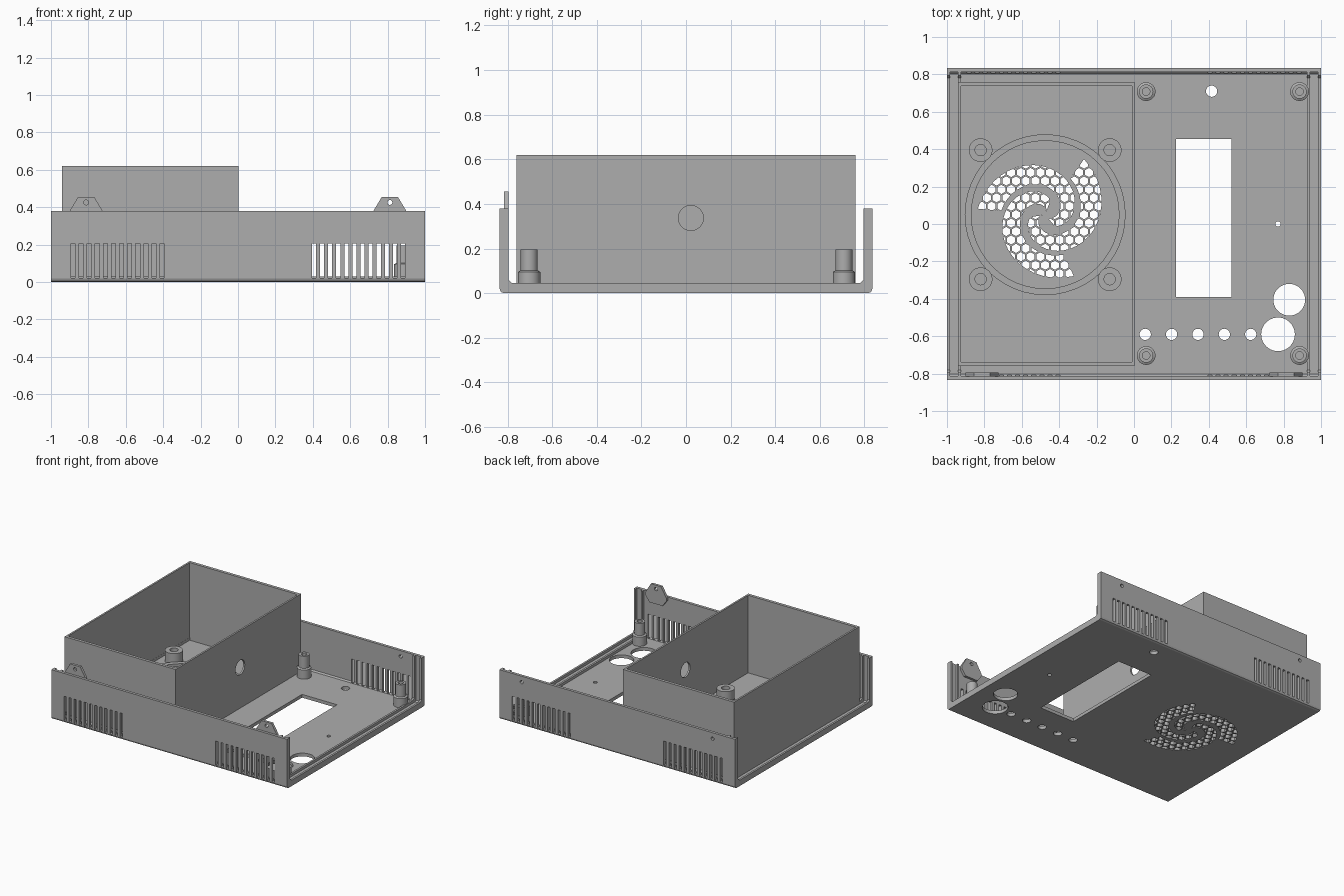
import bpy, bmesh
from math import cos, sin, pi, radians, sqrt
from mathutils import Vector

cube = bpy.data.objects.get("Cube")
if cube:
    bpy.data.objects.remove(cube)

grey = bpy.data.materials.new("plain grey")
grey.use_nodes = True
grey.diffuse_color = (0.42, 0.42, 0.42, 1)
grey.node_tree.nodes["Principled BSDF"].inputs["Base Color"].default_value = (0.42, 0.42, 0.42, 1)

# Main dimensions
W, D, H = 1.0, 0.835, 0.38
WALL, FLOOR, RAIL = 0.022, 0.025, 0.04
FAN = Vector((-0.475, 0.05, 0))


def prism(bm, pts, axis, a, b):
    """Extrude a 2D outline from a to b along an axis."""
    place = {"x": lambda u, v: (a, u, v), "y": lambda u, v: (u, a, v), "z": lambda u, v: (u, v, a)}[axis]
    face = bm.faces.new([bm.verts.new(place(u, v)) for u, v in pts])
    new = bmesh.ops.extrude_face_region(bm, geom=[face])["geom"]
    step = Vector([(b - a) * (axis == k) for k in "xyz"])
    bmesh.ops.translate(bm, vec=step, verts=[g for g in new if isinstance(g, bmesh.types.BMVert)])


def rect(u0, u1, v0, v1):
    return [(u0, v0), (u1, v0), (u1, v1), (u0, v1)]


def circle(u, v, r, n=32, turn=0.0):
    return [(u + r * cos(turn + 2 * pi * i / n), v + r * sin(turn + 2 * pi * i / n)) for i in range(n)]


def finish(bm, name, smooth=False):
    bmesh.ops.recalc_face_normals(bm, faces=bm.faces[:])
    mesh = bpy.data.meshes.new(name)
    bm.to_mesh(mesh)
    bm.free()
    mesh.materials.append(grey)
    ob = bpy.data.objects.new(name, mesh)
    bpy.context.collection.objects.link(ob)
    if smooth:
        activate(ob)
        bpy.ops.object.shade_smooth_by_angle(angle=radians(30))
    return ob


def activate(ob):
    bpy.ops.object.select_all(action="DESELECT")
    ob.select_set(True)
    bpy.context.view_layer.objects.active = ob


def boolean(ob, cutter, operation="DIFFERENCE"):
    """Apply a boolean and discard the cutter."""
    cutter.hide_render = True
    mod = ob.modifiers.new("cut", "BOOLEAN")
    mod.operation, mod.object, mod.solver = operation, cutter, "EXACT"
    activate(ob)
    bpy.ops.object.modifier_apply(modifier=mod.name)
    bpy.data.objects.remove(cutter)


def lathe(name, profile, x, y):
    """Spin a closed (radius, height) profile about a vertical axis."""
    bm = bmesh.new()
    verts = [bm.verts.new((r, 0, z)) for r, z in profile]
    edges = [bm.edges.new((p, q)) for p, q in zip(verts, verts[1:] + verts[:1])]
    bmesh.ops.spin(bm, geom=verts + edges, cent=(0, 0, 0), axis=(0, 0, 1), angle=2 * pi, steps=48)
    bmesh.ops.remove_doubles(bm, verts=bm.verts[:], dist=0.0002)
    ob = finish(bm, name, smooth=True)
    ob.location = (x, y, 0)
    return ob


def u_section(outer, bottom, inner, floor, c_out, c_in):
    """U-shaped section with chamfered corners, as (y, z) points."""
    half = [(outer - c_out, bottom), (outer - c_out * 0.3, bottom + c_out * 0.3), (outer, bottom + c_out),
            (outer, H), (inner, H), (inner, floor + c_in), (inner - c_in, floor)]
    return half + [(-y, z) for y, z in reversed(half)]


# Tray: floor with front and back walls
bm = bmesh.new()
prism(bm, u_section(D, 0, D - WALL, FLOOR, 0.018, 0.01), "x", -W, W)
tray = finish(bm, "tray")

# Floor openings: display window, button row, sockets and small holes
bm = bmesh.new()
prism(bm, rect(0.225, 0.522, -0.39, 0.455), "z", -0.1, 0.1)
holes = [(0.415, 0.71, 0.03), (0.77, 0.0, 0.014), (0.83, -0.405, 0.085), (0.77, -0.59, 0.09)]
holes += [(0.06 + 0.141 * i, -0.59, 0.03) for i in range(5)]
for x, y, r in holes:
    prism(bm, circle(x, y, r, 40), "z", -0.1, 0.1)
# Vent slots in both walls, and screw holes in the back wall
for side in (-1, 1):
    for i in range(12):
        x = side * (0.406 + 0.0433 * i)
        for y0, y1 in ((-0.9, -0.806), (0.806, 0.9)):
            prism(bm, rect(x - 0.011, x + 0.011, 0.02, 0.205), "y", y0, y1)
    prism(bm, circle(side * 0.81, 0.335, 0.013, 20), "y", 0.75, 0.9)
boolean(tray, finish(bm, "tray_cutter"))

# Fan grille: hexagon holes limited to three spiral arms
bm = bmesh.new()
for k in range(3):
    start = 175 - 120 * k
    sweep = range(0, 226, 9)
    outline = [(0.362 - 0.00125 * t, t) for t in sweep] + [(0.236 - 0.00097 * t, t) for t in reversed(sweep)]
    prism(bm, [(FAN.x + r * cos(radians(start - t)), FAN.y + r * sin(radians(start - t)))
               for r, t in outline], "z", -0.1, 0.1)
grille = finish(bm, "grille_cutter")
bm = bmesh.new()
pitch = 0.052
for row in range(-9, 10):
    for col in range(-8, 9):
        x, y = (col + 0.5 * (row % 2)) * pitch, row * pitch * sqrt(3) / 2
        if x * x + y * y < 0.16:
            prism(bm, circle(FAN.x + x, FAN.y + y, 0.0245, 6, pi / 6), "z", -0.08, 0.08)
boolean(grille, finish(bm, "hexagons"), "INTERSECT")
boolean(tray, grille)

# Guide rails forming a slot for the end panels
for side, label in ((-1, "right"), (1, "left")):
    for x0, x1, place in ((0.925, 0.94, "inner"), (0.985, 1.0, "outer")):
        bm = bmesh.new()
        prism(bm, u_section(D - 0.01, 0.01, D - RAIL, 0.045, 0.01, 0.015), "x", side * x0, side * x1)
        finish(bm, f"{label}_{place}_guide_rail")

# Screw tabs on the inside of the front wall
for side, label in ((-1, "right"), (1, "left")):
    bm = bmesh.new()
    x = side * 0.812
    prism(bm, [(x - 0.088, 0.38), (x - 0.043, 0.455), (x + 0.043, 0.455), (x + 0.088, 0.38),
               (x + 0.088, 0.355), (x + 0.055, 0.31), (x - 0.055, 0.31), (x - 0.088, 0.355)], "y", -0.815, -0.795)
    tab = finish(bm, f"{label}_screw_tab")
    bm = bmesh.new()
    prism(bm, circle(x, 0.425, 0.013, 20), "y", -0.9, -0.7)
    boolean(tab, finish(bm, "tab_cutter"))

# Open compartment with a cable hole
bm = bmesh.new()
prism(bm, rect(-0.94, 0.003, -0.76, 0.76), "z", 0.015, 0.62)
box = finish(bm, "compartment")
bm = bmesh.new()
prism(bm, rect(-0.926, -0.011, -0.737, 0.737), "z", -0.1, 0.8)
boolean(box, finish(bm, "inside_cutter"))
bm = bmesh.new()
prism(bm, circle(0.022, 0.337, 0.056, 40), "x", -0.1, 0.1)
boolean(box, finish(bm, "cable_cutter"))

# Fan ring and its four mounting bosses
lathe("fan_ring", [(0.395, 0.015), (0.43, 0.015), (0.43, 0.045), (0.395, 0.045)], FAN.x, FAN.y)
for i, (sx, sy) in enumerate(((-1, -1), (1, -1), (-1, 1), (1, 1))):
    lathe(f"fan_boss_{i + 1}", [(0, 0.015), (0.063, 0.015), (0.063, 0.11), (0.03, 0.11), (0.03, 0.04), (0, 0.04)],
          FAN.x + sx * 0.345, FAN.y + sy * 0.345)

# Stepped posts for the circuit board
for i, (x, y) in enumerate(((0.065, -0.703), (0.885, -0.703), (0.065, 0.708), (0.885, 0.708))):
    lathe(f"board_post_{i + 1}", [(0, 0.015), (0.05, 0.015), (0.05, 0.095), (0.038, 0.102), (0.038, 0.195),
                                  (0.02, 0.195), (0.02, 0.06), (0, 0.06)], x, y)
